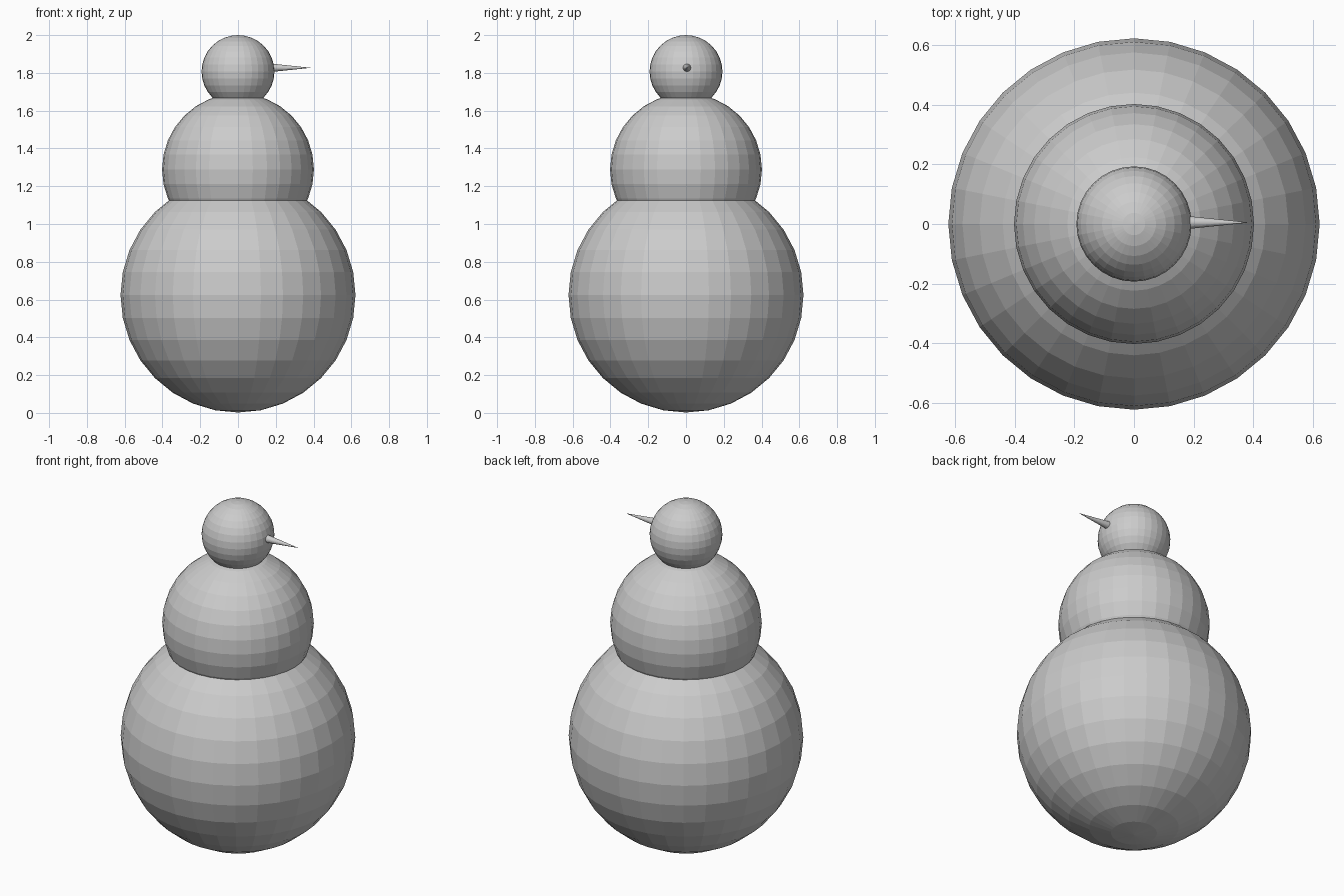
import bpy
from math import pi

if "Cube" in bpy.data.objects:
    bpy.data.objects.remove(bpy.data.objects["Cube"])


def ball(name, radius, z):
    bpy.ops.mesh.primitive_uv_sphere_add(segments=32, ring_count=16, radius=radius, location=(0, 0, z))
    bpy.context.object.name = name


# Three stacked, flat-shaded snowballs
ball("lower_body", 0.622, 0.624)
ball("upper_body", 0.402, 1.289)
ball("head", 0.193, 1.807)

# Thin carrot nose pointing along +x
base_x, tip_x = 0.187, 0.387
bpy.ops.mesh.primitive_cone_add(vertices=32, radius1=0.021, radius2=0, depth=tip_x - base_x,
                                location=((base_x + tip_x) / 2, 0.005, 1.827),
                                rotation=(0, pi / 2, 0))
bpy.context.object.name = "carrot_nose"
